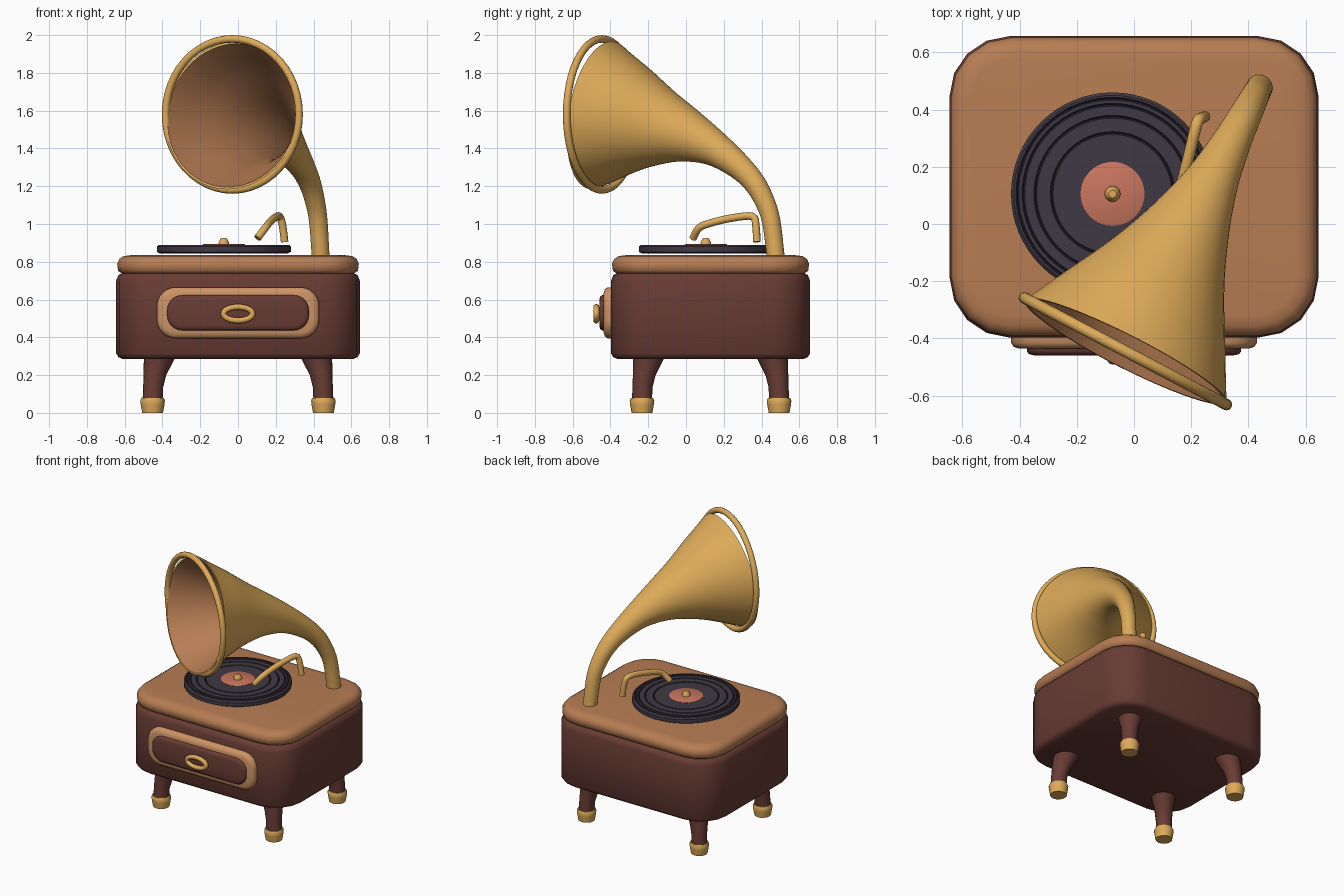
import bpy, bmesh, math
from mathutils import Vector

cube = bpy.data.objects.get("Cube")
if cube:
    bpy.data.objects.remove(cube, do_unlink=True)


def material(name, *rgb):
    color = [(c / 255) ** 2.2 for c in rgb] + [1.0]
    m = bpy.data.materials.new(name)
    m.use_nodes = True
    m.diffuse_color = color
    m.node_tree.nodes["Principled BSDF"].inputs["Base Color"].default_value = color
    return m


GOLD = material("brass", 222, 170, 90)
DARK = material("dark_wood", 104, 62, 55)
TAN = material("tan_wood", 182, 124, 84)
TRIM = material("light_wood", 204, 146, 101)
VINYL = material("vinyl", 66, 59, 70)
GROOVE = material("groove_black", 44, 39, 48)
LABEL = material("label_red", 200, 117, 95)


def loft(name, rings, mats, closed=False, band_mat=None, angle=40):
    """Skin rings of equal point count; cap the ends, or join last to first."""
    bm = bmesh.new()
    loops = [[bm.verts.new(p) for p in ring] for ring in rings]
    pairs = list(zip(loops, loops[1:] + loops[:1]))
    for k, (a, b) in enumerate(pairs if closed else pairs[:-1]):
        for i in range(len(a)):
            f = bm.faces.new((a[i - 1], a[i], b[i], b[i - 1]))
            f.material_index = band_mat(k) if band_mat else 0
    if not closed:
        bm.faces.new(loops[0])
        bm.faces.new(loops[-1])
    bmesh.ops.recalc_face_normals(bm, faces=bm.faces)
    mesh = bpy.data.meshes.new(name)
    bm.to_mesh(mesh)
    bm.free()
    for m in mats:
        mesh.materials.append(m)
    ob = bpy.data.objects.new(name, mesh)
    bpy.context.collection.objects.link(ob)
    bpy.ops.object.select_all(action='DESELECT')
    ob.select_set(True)
    bpy.context.view_layer.objects.active = ob
    bpy.ops.object.shade_smooth_by_angle(angle=math.radians(angle))
    return ob


def lathe(name, center, profile, mats, sides=24, band_mat=None, angle=40):
    turns = [2 * math.pi * i / sides for i in range(sides)]
    rings = [[(center[0] + r * math.cos(t), center[1] + r * math.sin(t), z)
              for t in turns] for r, z in profile]
    return loft(name, rings, mats, band_mat=band_mat, angle=angle)


def tube_rings(path, radii, side, closed=False, sides=16):
    """Circles square to a path; side is roughly perpendicular to its bend."""
    rings, n = [], len(path)
    for i, p in enumerate(path):
        before = path[i - 1] if i or closed else p
        after = path[(i + 1) % n] if i < n - 1 or closed else p
        t = (after - before).normalized()
        u = (side - t * side.dot(t)).normalized()
        v = t.cross(u)
        rings.append([p + radii[i] * (u * math.cos(a) + v * math.sin(a))
                      for a in (2 * math.pi * k / sides for k in range(sides))])
    return rings


def smooth_path(points, steps=4):
    """Catmull-Rom interpolation through points of any dimension."""
    pts = [Vector(p) for p in points]
    pts = [2 * pts[0] - pts[1]] + pts + [2 * pts[-1] - pts[-2]]
    out = []
    for a, b, c, d in zip(pts, pts[1:], pts[2:], pts[3:]):
        for k in range(steps):
            t = k / steps
            out.append(0.5 * (2 * b + (c - a) * t + (2 * a - 5 * b + 4 * c - d) * t * t
                              + (3 * b - a - 3 * c + d) * t ** 3))
    return out + [pts[-2]]


def rounded_slab(name, half_w, half_h, radius, levels, place, mat, segs=4):
    """Stack of rounded rectangles, one for each (depth, inset) level."""
    rings = []
    for depth, inset in levels:
        r = radius - inset
        ring = []
        for q, (sx, sy) in enumerate(((1, 1), (-1, 1), (-1, -1), (1, -1))):
            for k in range(segs + 1):
                a = math.pi / 2 * (q + k / segs)
                ring.append(place(sx * (half_w - radius) + r * math.cos(a),
                                  sy * (half_h - radius) + r * math.sin(a), depth))
        rings.append(ring)
    return loft(name, rings, [mat], angle=50)


# Cabinet and lid
BACK = 0.13


def upright(u, v, d):
    return (u, BACK + v, d)


rounded_slab("cabinet", 0.645, 0.527, 0.21,
             [(0.285, 0.035), (0.295, 0.012), (0.315, 0), (0.70, 0),
              (0.73, 0.012), (0.742, 0.04)], upright, DARK)
rounded_slab("lid", 0.64, 0.522, 0.21,
             [(0.738, 0.025), (0.752, 0.005), (0.79, 0), (0.815, 0.012),
              (0.83, 0.035), (0.835, 0.075)], upright, TAN)


# Drawer on the front
def on_front(u, v, d):
    return (u, -d, 0.53 + v)


rounded_slab("drawer_frame", 0.43, 0.135, 0.10,
             [(0.38, 0), (0.415, 0), (0.43, 0.01), (0.436, 0.03)], on_front, TRIM, 6)
rounded_slab("drawer_panel", 0.375, 0.093, 0.08,
             [(0.42, 0), (0.445, 0), (0.455, 0.008), (0.459, 0.025)], on_front, DARK, 6)
turns = [2 * math.pi * i / 28 for i in range(28)]
pull = [Vector((0.077 * math.cos(a), -0.475, 0.525 + 0.036 * math.sin(a))) for a in turns]
loft("drawer_pull", tube_rings(pull, [0.016] * 28, Vector((0, 1, 0)), True, 10),
     [GOLD], closed=True)

# Curved legs with brass feet
for sx, x_name in ((1, "left"), (-1, "right")):
    for sy, y_name in ((1, "back"), (-1, "front")):
        path = [Vector((sx * (0.452 - d), BACK + sy * (0.363 - d), z))
                for d, z in ((0.034, 0.31), (0.028, 0.275), (0.012, 0.21),
                             (0.003, 0.14), (0, 0.07))]
        loft(f"{y_name}_{x_name}_leg",
             tube_rings(path, [0.088, 0.076, 0.061, 0.053, 0.053], Vector((1, 0, 0))),
             [DARK])
        lathe(f"{y_name}_{x_name}_foot", (sx * 0.452, BACK + sy * 0.363),
              [(0.055, 0), (0.063, 0.045), (0.065, 0.065), (0.058, 0.08)], [GOLD], 16)

# Record with cut grooves, label and spindle
HUB = (-0.075, 0.105)
profile = [(0.34, 0.845), (0.355, 0.853), (0.355, 0.88), (0.345, 0.889)]
for r in (0.333, 0.312, 0.27, 0.213):
    profile += [(r + 0.005, 0.889), (r, 0.884), (r - 0.005, 0.889)]
profile.append((0.10, 0.889))
lathe("record", HUB, profile, [VINYL, GROOVE], 64,
      lambda k: int(3 < k < 15 and (k - 4) % 3 < 2), angle=30)
lathe("record_label", HUB, [(0.112, 0.885), (0.112, 0.891), (0.108, 0.893)], [LABEL], 40)
lathe("spindle", HUB, [(0.028, 0.89), (0.028, 0.9), (0.019, 0.92), (0.014, 0.926)],
      [GOLD], 12)

# Tone arm
arm = smooth_path([(0.247, 0.375, 0.905), (0.236, 0.37, 0.99), (0.22, 0.352, 1.04),
                   (0.195, 0.25, 1.033), (0.167, 0.14, 1.008), (0.145, 0.07, 0.98),
                   (0.103, 0.037, 0.925)])
loft("tone_arm", tube_rings(arm, [0.02] * len(arm), Vector((0.92, -0.38, 0)), sides=12),
     [GOLD])

# Horn: each station is distance back, height and radius
stations = smooth_path([(0.475, 0.83, 0.047), (0.45, 1.02, 0.049), (0.412, 1.13, 0.053),
                        (0.36, 1.22, 0.059), (0.28, 1.305, 0.069), (0.15, 1.40, 0.095),
                        (0.0, 1.47, 0.147), (-0.15, 1.515, 0.218),
                        (-0.3, 1.55, 0.308), (-0.445, 1.575, 0.396)])
spine = [Vector((0.196 + 0.508 * y, y, z)) for y, z, r in stations]
across = Vector((0.892, -0.4526, 0))
outer = tube_rings(spine, [s.z for s in stations], across, sides=48)
inner = tube_rings(spine, [s.z - 0.012 for s in stations], across, sides=48)
count = len(spine)
loft("horn", outer + inner[::-1], [GOLD, TAN], closed=True,
     band_mat=lambda k: int(count <= k < 2 * count - 1))

# Rolled rim around the horn mouth
facing = Vector((-0.467, -0.884, 0))
sideways = Vector((0.884, -0.467, 0))
rim = [Vector((-0.03, -0.445, 1.58)) + 0.4 * (sideways * math.cos(a) + Vector((0, 0, math.sin(a))))
       for a in (2 * math.pi * i / 48 for i in range(48))]
loft("horn_rim", tube_rings(rim, [0.02] * 48, facing, True, 12), [GOLD], closed=True)
